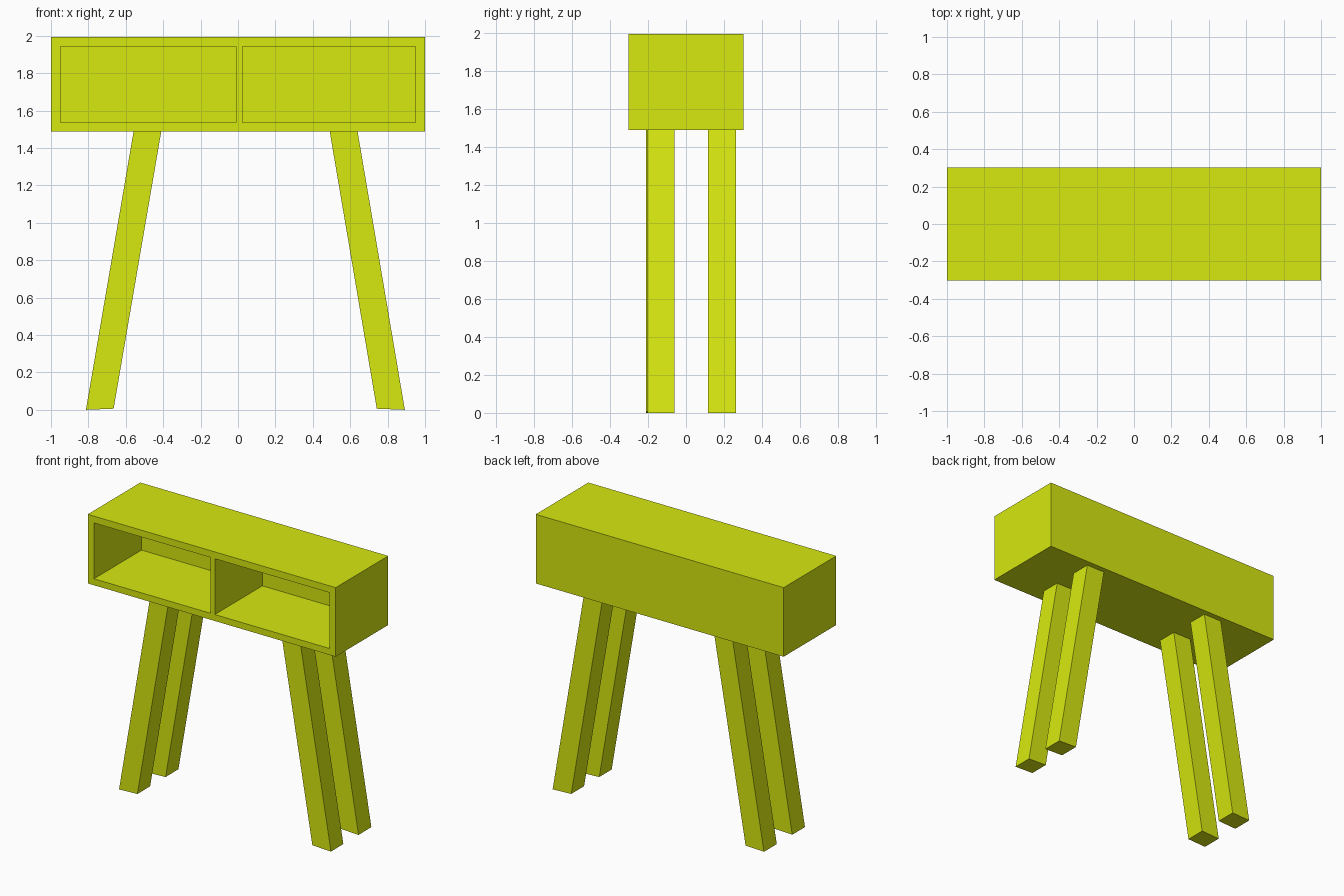
import bpy, bmesh

if "Cube" in bpy.data.objects:
    bpy.data.objects.remove(bpy.data.objects["Cube"])

lime = bpy.data.materials.new("lime")
lime.diffuse_color = (0.68, 0.81, 0.005, 1)
lime.use_nodes = True
lime.node_tree.nodes["Principled BSDF"].inputs["Base Color"].default_value = lime.diffuse_color


def prism(name, outline, y0, y1):
    """Extrude an (x, z) outline from y0 to y1."""
    bm = bmesh.new()
    face = bm.faces.new([bm.verts.new((x, y0, z)) for x, z in outline])
    ext = bmesh.ops.extrude_face_region(bm, geom=[face])["geom"]
    verts = [v for v in ext if isinstance(v, bmesh.types.BMVert)]
    bmesh.ops.translate(bm, verts=verts, vec=(0, y1 - y0, 0))
    bmesh.ops.recalc_face_normals(bm, faces=bm.faces)
    mesh = bpy.data.meshes.new(name)
    bm.to_mesh(mesh)
    bm.free()
    mesh.materials.append(lime)
    obj = bpy.data.objects.new(name, mesh)
    bpy.context.collection.objects.link(obj)
    return obj


def rect(x0, x1, z0, z1):
    return [(x0, z0), (x1, z0), (x1, z1), (x0, z1)]


# Cabinet with two open compartments in the front
cabinet = prism("cabinet", rect(-1, 1, 1.488, 1.992), -0.303, 0.303)
for side, x0, x1 in (("left", -0.95, -0.01), ("right", 0.025, 0.95)):
    cutter = prism(f"{side}_compartment_cutter", rect(x0, x1, 1.535, 1.942), -0.4, 0.245)
    cutter.hide_render = True
    cutter.hide_viewport = True
    cut = cabinet.modifiers.new(f"{side}_compartment", "BOOLEAN")
    cut.operation = "DIFFERENCE"
    cut.solver = "EXACT"
    cut.object = cutter

# Splayed square legs: outer foot edge, inner foot edge, then the top edges
leg_outlines = {
    "left": [(-0.813, 0), (-0.665, 0.006), (-0.41, 1.49), (-0.558, 1.49)],
    "right": [(0.892, 0), (0.742, 0.006), (0.49, 1.49), (0.639, 1.49)],
}
leg_depths = {
    ("left", "front"): (-0.21, -0.063), ("right", "front"): (-0.203, -0.06),
    ("left", "back"): (0.115, 0.263), ("right", "back"): (0.115, 0.263),
}
for (side, end), (y0, y1) in leg_depths.items():
    prism(f"{end}_{side}_leg", leg_outlines[side], y0, y1)
